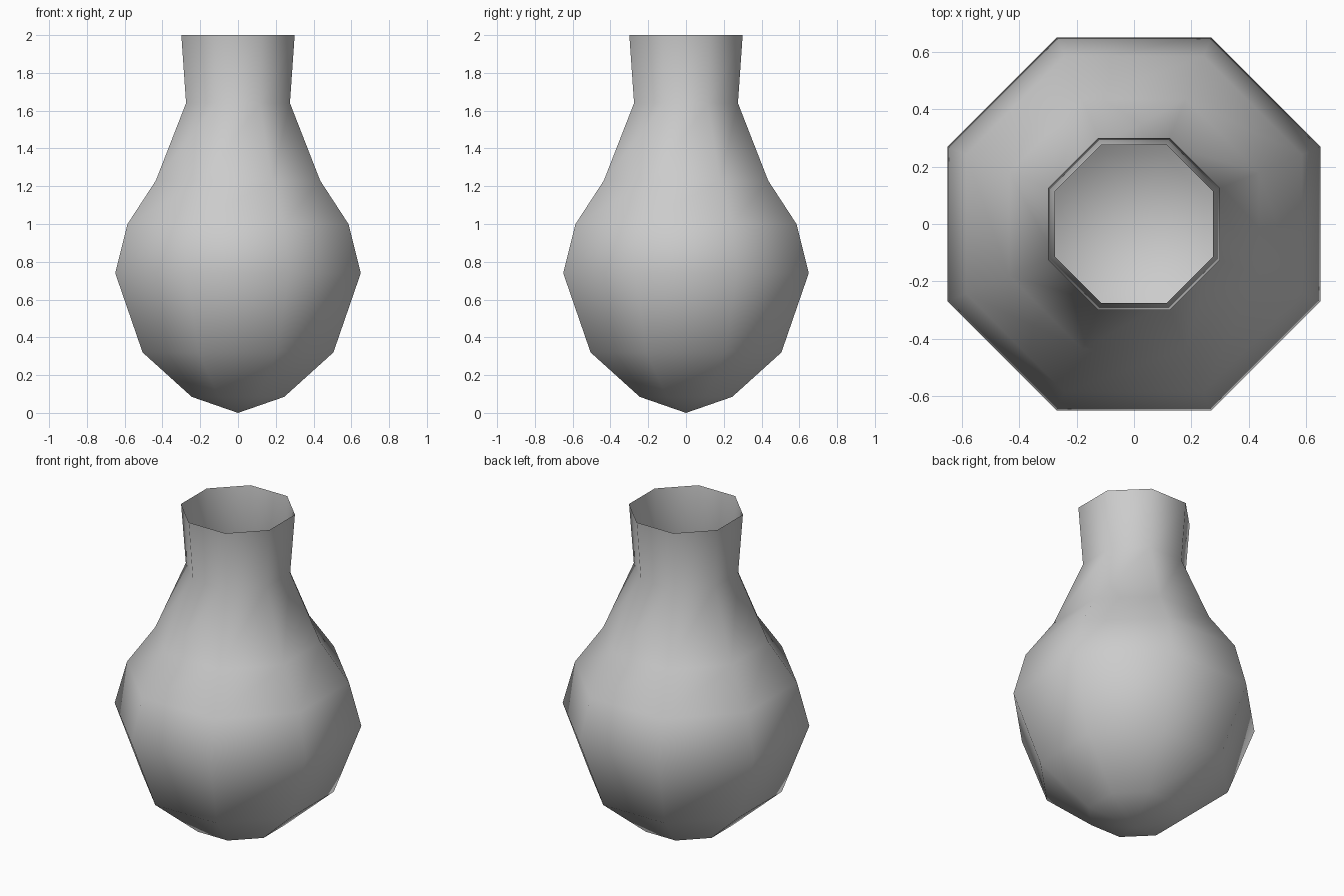
import bpy, bmesh, math

if "Cube" in bpy.data.objects:
    bpy.data.objects.remove(bpy.data.objects["Cube"], do_unlink=True)

SIDES = 8
# Flat-to-flat half width and height of each ring, bottom to rim
PROFILE = [(0.245, 0.085), (0.505, 0.32), (0.65, 0.74), (0.585, 1.0),
           (0.435, 1.23), (0.275, 1.64), (0.30, 2.0)]

# Plain grey glaze
grey = bpy.data.materials.new("light grey")
grey.use_nodes = True
colour = (0.6, 0.6, 0.6, 1.0)
grey.diffuse_color = colour
grey.node_tree.nodes["Principled BSDF"].inputs["Base Color"].default_value = colour


def ring(bm, half_width, z):
    """Octagon with a flat side facing each axis."""
    step = math.tau / SIDES
    r = half_width / math.cos(step / 2)
    return [bm.verts.new((r * math.cos((i + 0.5) * step),
                          r * math.sin((i + 0.5) * step), z))
            for i in range(SIDES)]


# Open, single-walled vase with a pointed base
bm = bmesh.new()
tip = bm.verts.new((0, 0, 0))
rings = [ring(bm, w, z) for w, z in PROFILE]
for i in range(SIDES):
    j = (i + 1) % SIDES
    bm.faces.new((tip, rings[0][j], rings[0][i]))
    for low, high in zip(rings, rings[1:]):
        bm.faces.new((low[i], low[j], high[j], high[i]))
for face in bm.faces:
    face.smooth = True

mesh = bpy.data.meshes.new("vase")
bm.to_mesh(mesh)
bm.free()
mesh.materials.append(grey)
vase = bpy.data.objects.new("vase", mesh)
bpy.context.collection.objects.link(vase)
